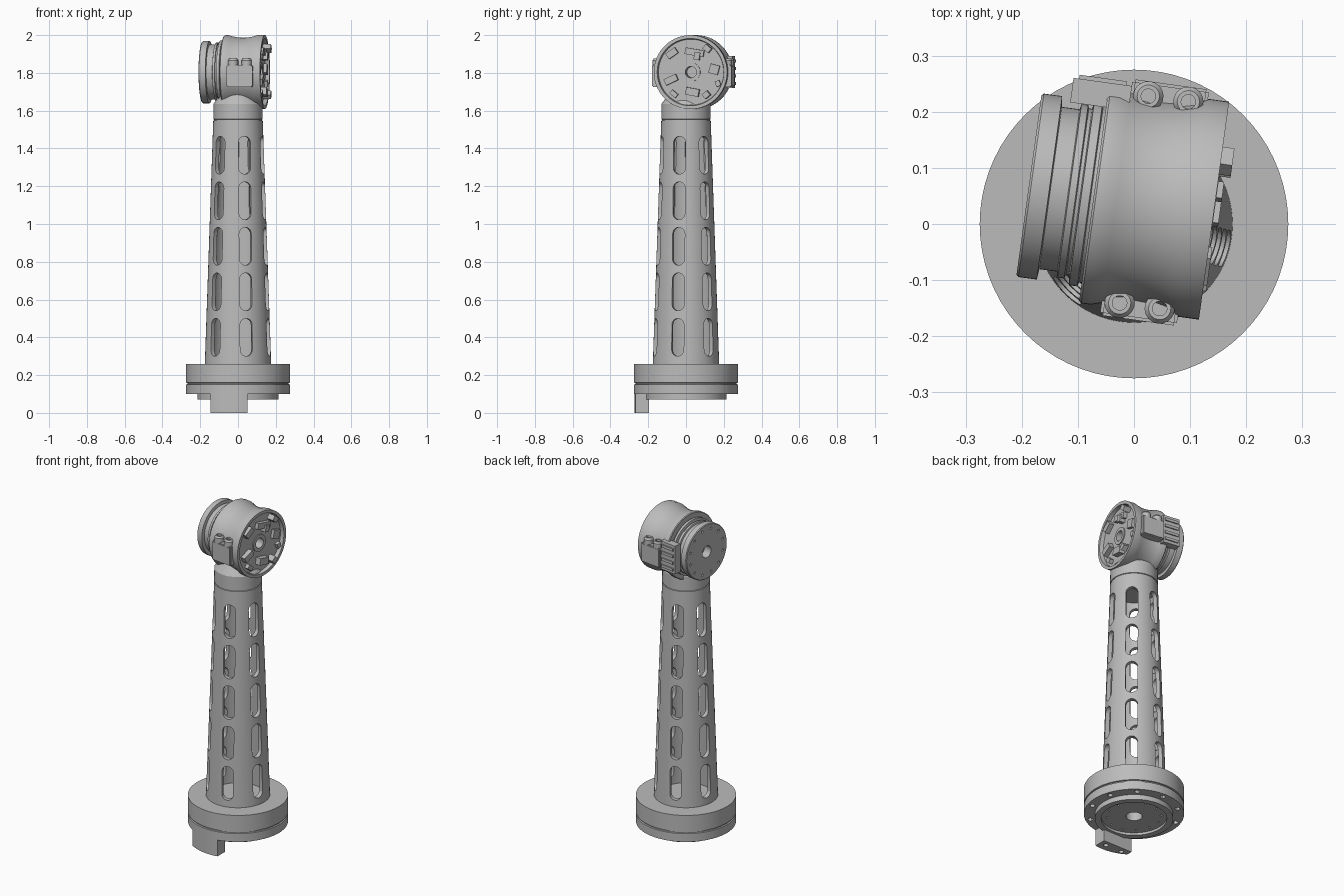
import bpy, bmesh
from math import pi, cos, sin, radians, sqrt
from mathutils import Matrix, Vector

if "Cube" in bpy.data.objects:
    bpy.data.objects.remove(bpy.data.objects["Cube"])

metal = bpy.data.materials.new("machined grey")
metal.use_nodes = True
metal.diffuse_color = (0.5, 0.5, 0.5, 1)
metal.node_tree.nodes["Principled BSDF"].inputs["Base Color"].default_value = (0.5, 0.5, 0.5, 1)


def finish(name, bm, matrix=Matrix()):
    bmesh.ops.recalc_face_normals(bm, faces=bm.faces)
    mesh = bpy.data.meshes.new(name)
    bm.to_mesh(mesh)
    bm.free()
    mesh.transform(matrix)
    mesh.materials.append(metal)
    obj = bpy.data.objects.new(name, mesh)
    bpy.context.collection.objects.link(obj)
    return obj


def activate(obj):
    bpy.ops.object.select_all(action='DESELECT')
    obj.select_set(True)
    bpy.context.view_layer.objects.active = obj


def smooth(obj):
    activate(obj)
    bpy.ops.object.shade_smooth_by_angle(angle=radians(30))


def lathe(name, profile, matrix=Matrix(), sides=72):
    """Revolve (radius, height) points around z; zero radius makes a pole."""
    bm = bmesh.new()
    rings = []
    for r, z in profile:
        n = 1 if r == 0 else sides
        rings.append([bm.verts.new((r * cos(2 * pi * i / sides), r * sin(2 * pi * i / sides), z))
                      for i in range(n)])
    for a, b in zip(rings, rings[1:]):
        for i in range(sides):
            j = (i + 1) % sides
            quad = [a[i % len(a)], a[j % len(a)], b[j % len(b)], b[i % len(b)]]
            bm.faces.new(list(dict.fromkeys(quad)))
    return finish(name, bm, matrix)


def prism(bm, outline, matrix, depth):
    """Extrude a 2D outline along z, then place it."""
    low = [bm.verts.new(matrix @ Vector((x, y, 0))) for x, y in outline]
    high = [bm.verts.new(matrix @ Vector((x, y, depth))) for x, y in outline]
    bm.faces.new(low)
    bm.faces.new(high)
    for i in range(len(low)):
        j = (i + 1) % len(low)
        bm.faces.new((low[i], low[j], high[j], high[i]))


def circle(r, n=16):
    return [(r * cos(2 * pi * i / n), r * sin(2 * pi * i / n)) for i in range(n)]


def box(name, centre, size, matrix=Matrix(), angle=0, bevel=0.0):
    bm = bmesh.new()
    bmesh.ops.create_cube(bm, size=1)
    bmesh.ops.scale(bm, vec=size, verts=bm.verts)
    if bevel:
        bmesh.ops.bevel(bm, geom=bm.edges[:], offset=bevel, segments=2, affect='EDGES')
    obj = finish(name, bm, matrix @ Matrix.Translation(centre) @ Matrix.Rotation(angle, 4, 'Z'))
    smooth(obj)
    return obj


def cut(obj, bm):
    cutter = finish("cutter", bm)
    cutter.hide_render = True
    mod = obj.modifiers.new("cut", 'BOOLEAN')
    mod.operation, mod.solver, mod.object = 'DIFFERENCE', 'EXACT', cutter
    activate(obj)
    bpy.ops.object.modifier_apply(modifier=mod.name)
    bpy.data.objects.remove(cutter)


def hole_circle(bm, count, ring, r, z, depth, matrix=Matrix()):
    for i in range(count):
        a = 2 * pi * (i + 0.5) / count
        prism(bm, circle(r, 12), matrix @ Matrix.Translation((ring * cos(a), ring * sin(a), z)), depth)


# Base flange with a seam groove, locating ring and bolt holes
base = lathe("base_flange", [(0, 0.2), (0.045, 0.2), (0.045, 0.085), (0.18, 0.085), (0.18, 0.07),
                             (0.215, 0.07), (0.215, 0.1), (0.275, 0.1), (0.275, 0.15),
                             (0.268, 0.152), (0.268, 0.158), (0.275, 0.16), (0.275, 0.26), (0, 0.26)])
holes = bmesh.new()
hole_circle(holes, 10, 0.246, 0.015, 0.08, 0.05)
hole_circle(holes, 12, 0.15, 0.006, 0.07, 0.03)
cut(base, holes)
smooth(base)

# Curved tab hanging below the flange
xs = [-0.145 + 0.195 * i / 12 for i in range(13)]
tab_shape = [(x, -sqrt(0.272 ** 2 - x * x)) for x in xs] + [(0.05, -0.195), (-0.145, -0.195)]
bm = bmesh.new()
prism(bm, tab_shape, Matrix(), 0.11)
tab = finish("base_tab", bm)
holes = bmesh.new()
for x in (-0.1, 0.01):
    prism(holes, circle(0.014), Matrix.Translation((x, -0.228, -0.01)), 0.04)
cut(tab, holes)
smooth(tab)

# Hollow tapered arm with six columns of rounded slots
arm = lathe("arm_tube", [(0, 1.5), (0.108, 1.5), (0.15, 0.25), (0.176, 0.25), (0.131, 1.547),
                         (0.127, 1.549), (0.127, 1.553), (0.131, 1.555), (0.13, 1.635),
                         (0.07, 1.72), (0, 1.72)])
half, straight = 0.033, 0.067
slot = [(half * cos(pi * i / 10), straight + half * sin(pi * i / 10)) for i in range(11)]
slot += [(-x, -y) for x, y in slot]
slots = bmesh.new()
for col in range(6):
    a = radians(-75 + 60 * col)
    out, side = Vector((cos(a), sin(a), 0)), Vector((-sin(a), cos(a), 0))
    for row in range(5):
        pos = out * 0.08 + Vector((0, 0, 0.4 + 0.241 * row))
        frame = Matrix((side, (0, 0, 1), out)).transposed().to_4x4()
        prism(slots, slot, Matrix.Translation(pos) @ frame, 0.15)
cut(arm, slots)
smooth(arm)

# Joint head frame: local x to the back, y up, z along the joint axis
turn = radians(-7.9)
axis, back = Vector((cos(turn), sin(turn), 0)), Vector((-sin(turn), cos(turn), 0))
head = (Matrix.Translation((0, 0.0435, 1.804))
        @ Matrix((back, (0, 0, 1), axis)).transposed().to_4x4())

# Waisted housing with a recessed open end
waist = [(0.182 + 0.014 * ((i - 4) / 4) ** 2, -0.05 + 0.155 * i / 8) for i in range(9)]
housing = lathe("joint_housing", [(0, -0.08), (0.15, -0.08), (0.15, -0.072), (0.192, -0.072), (0.196, -0.068)]
                + waist + [(0.196, 0.144), (0.178, 0.144), (0.174, 0.122), (0.05, 0.122), (0.05, 0.128),
                           (0.03, 0.128), (0.03, 0.06), (0, 0.06)], head)
smooth(housing)

# Output rotor with stepped rings and a ring of holes
rotor = lathe("output_rotor", [(0, -0.14), (0.035, -0.14), (0.035, -0.189), (0.161, -0.189), (0.165, -0.185),
                               (0.165, -0.152), (0.146, -0.15), (0.146, -0.118), (0.156, -0.116),
                               (0.156, -0.104), (0.15, -0.102), (0.15, -0.096), (0.167, -0.094),
                               (0.167, -0.079), (0.16, -0.077), (0.16, -0.06), (0, -0.06)], head)
holes = bmesh.new()
hole_circle(holes, 12, 0.135, 0.007, -0.2, 0.03, head)
cut(rotor, holes)
smooth(rotor)

# Clamp lugs front and back, each with two socket screws
for side, label in ((-1, "front"), (1, "back")):
    box(label + "_lug", (side * 0.175, -0.02, 0.037), (0.075, 0.115, 0.138), head, bevel=0.005)
    for s in (0.0, 0.072):
        stand = head @ Matrix.Translation((side * 0.186, 0, s)) @ Matrix.Rotation(-pi / 2, 4, 'X')
        smooth(lathe(label + "_screw_boss", [(0, 0), (0.027, 0), (0.027, 0.062), (0.02, 0.072),
                                             (0.013, 0.072), (0.013, 0.055), (0, 0.055)], stand, 18))

# Ribbed connector panel behind the rotor
box("connector_panel", (0.178, 0, -0.084), (0.044, 0.17, 0.105), head)
for i in range(4):
    box("connector_rib", (0.202, -0.06 + 0.04 * i, -0.084), (0.01, 0.016, 0.085), head)

# Circuit components in the open end: across, up, width, height, tilt, thickness
chips = [(0.02, 0.105, 0.1, 0.035, -10, 0.025), (0.035, 0.085, 0.03, 0.04, -10, 0.035),
         (-0.1, 0.1, 0.06, 0.035, 35, 0.03), (0.125, 0.015, 0.05, 0.05, -15, 0.02),
         (-0.105, -0.04, 0.07, 0.035, 25, 0.03), (0.01, -0.105, 0.07, 0.04, -10, 0.035),
         (0.09, 0.125, 0.04, 0.03, -40, 0.045), (-0.09, -0.115, 0.04, 0.025, -40, 0.025),
         (0.085, -0.12, 0.035, 0.03, 40, 0.045), (0.145, -0.06, 0.025, 0.03, 20, 0.02)]
for x, y, w, h, tilt, thick in chips:
    box("circuit_component", (x, y, 0.12 + thick / 2), (w, h, thick), head, radians(tilt))
